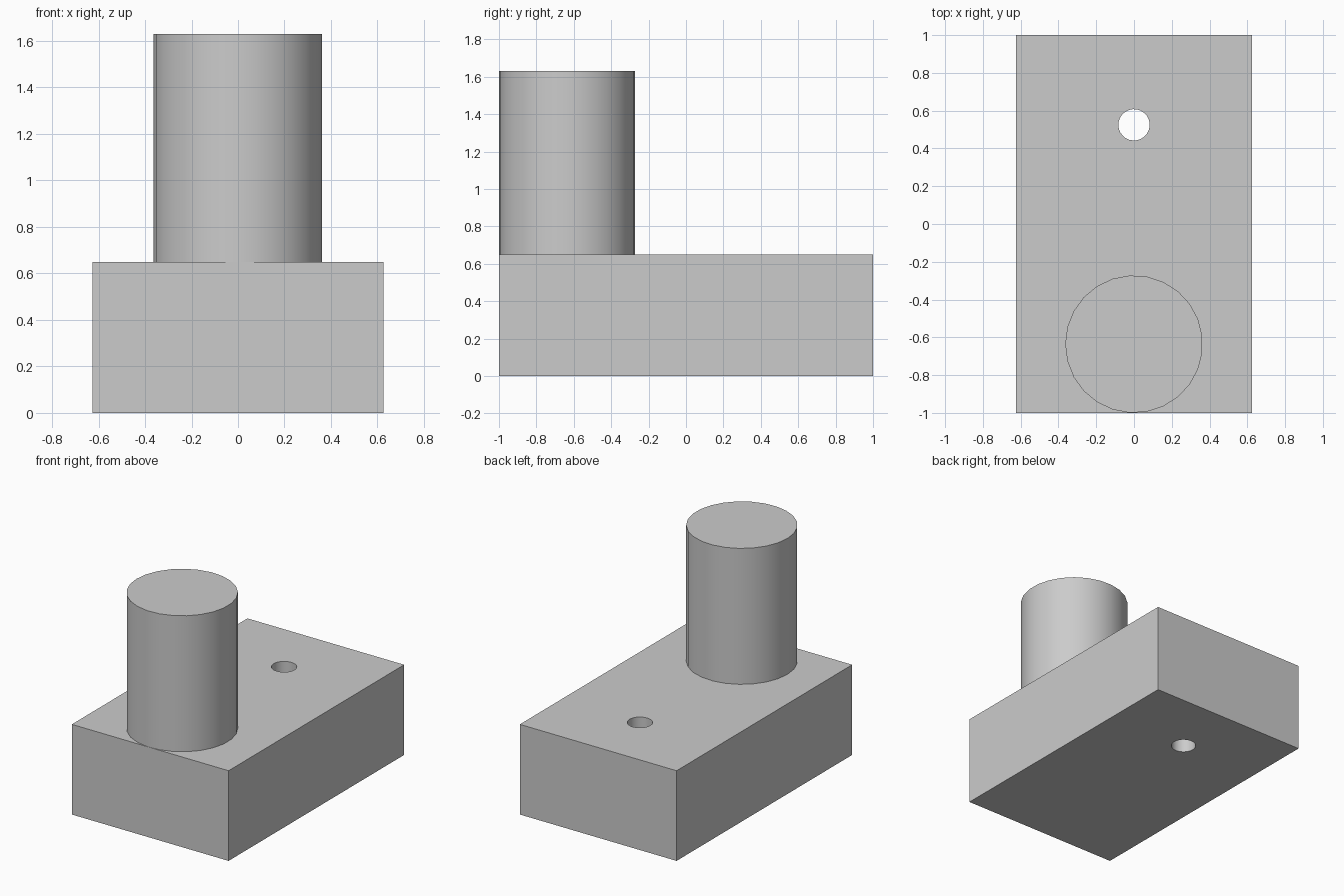
import bpy
import math

cube = bpy.data.objects.get("Cube")
if cube:
    bpy.data.objects.remove(cube, do_unlink=True)

WIDTH, LENGTH, BASE_TOP, POST_TOP = 1.25, 2.0, 0.65, 1.63

grey = bpy.data.materials.new("plain_grey")
grey.use_nodes = True
grey.diffuse_color = (0.6, 0.6, 0.6, 1)
grey.node_tree.nodes["Principled BSDF"].inputs["Base Color"].default_value = grey.diffuse_color


def cylinder(name, radius, y, bottom, top, sides=25):
    bpy.ops.mesh.primitive_cylinder_add(
        vertices=sides, radius=radius, depth=top - bottom,
        location=(0, y, (bottom + top) / 2), rotation=(0, 0, math.pi / 2))
    obj = bpy.context.object
    obj.name = name
    obj.data.materials.append(grey)
    return obj


# Rectangular base block
bpy.ops.mesh.primitive_cube_add(size=1, location=(0, 0, BASE_TOP / 2))
base = bpy.context.object
base.name = "base_block"
base.scale = (WIDTH, LENGTH, BASE_TOP)
bpy.ops.object.transform_apply(location=False, rotation=False, scale=True)
base.data.materials.append(grey)

# Through hole near the back
cutter = cylinder("hole_cutter", 0.083, 0.525, -0.1, BASE_TOP + 0.1)
cutter.hide_render = True
hole = base.modifiers.new("through_hole", "BOOLEAN")
hole.operation = "DIFFERENCE"
hole.solver = "EXACT"
hole.object = cutter
bpy.ops.object.select_all(action="DESELECT")
base.select_set(True)
bpy.context.view_layer.objects.active = base
bpy.ops.object.modifier_apply(modifier=hole.name)
bpy.data.objects.remove(cutter, do_unlink=True)
bpy.ops.object.shade_smooth_by_angle(angle=math.radians(30))

# Round post standing flush with the front edge
cylinder("round_post", 0.364, -0.636, BASE_TOP, POST_TOP)
bpy.ops.object.shade_smooth_by_angle(angle=math.radians(30))
